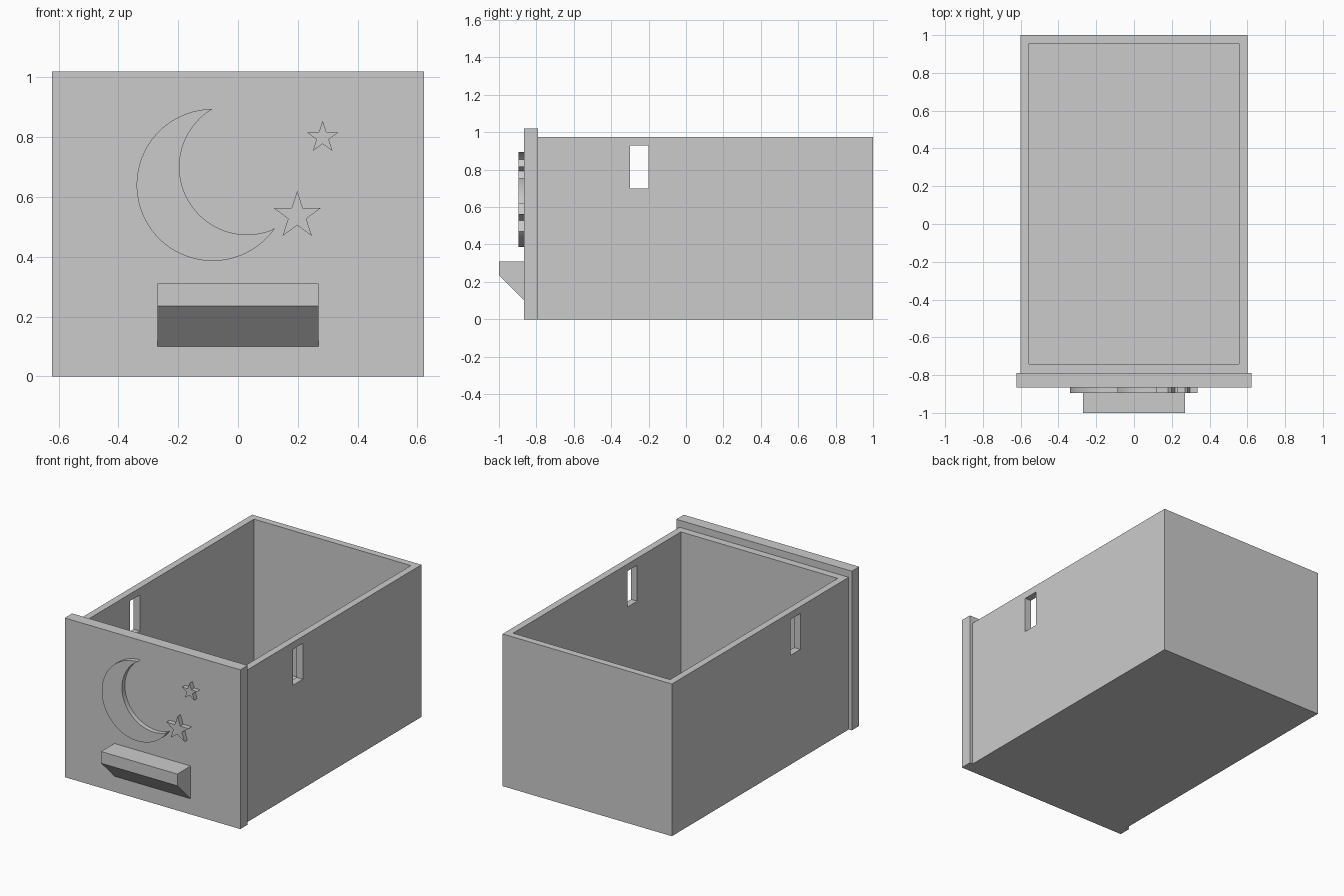
import bpy
import bmesh
from math import sin, cos, pi, atan2
from mathutils import Vector

cube = bpy.data.objects.get("Cube")
if cube:
    bpy.data.objects.remove(cube, do_unlink=True)

grey = bpy.data.materials.new("plain grey")
grey.use_nodes = True
grey.diffuse_color = (0.6, 0.6, 0.6, 1)
grey.node_tree.nodes["Principled BSDF"].inputs["Base Color"].default_value = (0.6, 0.6, 0.6, 1)


def prism(name, outline, push):
    """Extrude a flat outline of points along the push vector."""
    bm = bmesh.new()
    face = bm.faces.new([bm.verts.new(p) for p in outline])
    new = bmesh.ops.extrude_face_region(bm, geom=[face], use_keep_orig=True)["geom"]
    moved = [v for v in new if isinstance(v, bmesh.types.BMVert)]
    bmesh.ops.translate(bm, verts=moved, vec=Vector(push))
    bmesh.ops.recalc_face_normals(bm, faces=bm.faces)
    mesh = bpy.data.meshes.new(name)
    bm.to_mesh(mesh)
    bm.free()
    mesh.materials.append(grey)
    obj = bpy.data.objects.new(name, mesh)
    bpy.context.collection.objects.link(obj)
    return obj


def block(name, x, y, z):
    corners = [(x[0], y[0]), (x[1], y[0]), (x[1], y[1]), (x[0], y[1])]
    return prism(name, [(a, b, z[0]) for a, b in corners], (0, 0, z[1] - z[0]))


def cut(target, cutter):
    cutter.hide_render = True
    mod = target.modifiers.new("cut", 'BOOLEAN')
    mod.operation = 'DIFFERENCE'
    mod.solver = 'EXACT'
    mod.object = cutter
    bpy.context.view_layer.objects.active = target
    bpy.ops.object.modifier_apply(modifier=mod.name)
    bpy.data.objects.remove(cutter, do_unlink=True)


# Open drawer box with a slot through both side walls
drawer = block("drawer_box", (-0.6, 0.6), (-0.79, 1), (0, 0.975))
cut(drawer, block("cavity_cutter", (-0.556, 0.556), (-0.742, 0.956), (0.045, 1.2)))
cut(drawer, block("slot_cutter", (-0.8, 0.8), (-0.3, -0.2), (0.7, 0.93)))

# Front panel, slightly larger than the box
front = -0.865
block("front_panel", (-0.622, 0.622), (front, -0.79), (0, 1.02))

# Wedge handle
profile = [(front, 0.1), (-1, 0.235), (-1, 0.31), (front, 0.31)]
prism("handle", [(-0.27, y, z) for y, z in profile], (0.54, 0, 0))

# Raised crescent, bounded by two arcs that share both tips
RELIEF = (0, -0.03, 0)
top_tip, low_tip = (-0.085, 0.894), (0.125, 0.496)


def arc(center, radius, start, end, steps):
    """Arc through the left and bottom, counter-clockwise from start to end."""
    a = atan2(start[1] - center[1], start[0] - center[0])
    b = atan2(end[1] - center[1], end[0] - center[0])
    if b < a:
        b += 2 * pi
    angles = [a + (b - a) * i / steps for i in range(steps + 1)]
    return [(center[0] + radius * cos(t), front, center[1] + radius * sin(t)) for t in angles]


outer = arc((-0.085, 0.64), 0.254, top_tip, low_tip, 48)
inner = arc((0.03, 0.7), 0.226, top_tip, low_tip, 40)
moon = prism("crescent_moon", outer + inner[-2:0:-1], RELIEF)
bpy.ops.object.select_all(action='DESELECT')
moon.select_set(True)
bpy.context.view_layer.objects.active = moon
bpy.ops.object.shade_smooth_by_angle()


# Raised five-pointed stars
def star(name, x, z, size):
    radii = [size, size * 0.385] * 5
    points = [(x + r * sin(i * pi / 5), front, z + r * cos(i * pi / 5)) for i, r in enumerate(radii)]
    prism(name, points, RELIEF)


star("large_star", 0.198, 0.537, 0.083)
star("small_star", 0.283, 0.799, 0.056)
